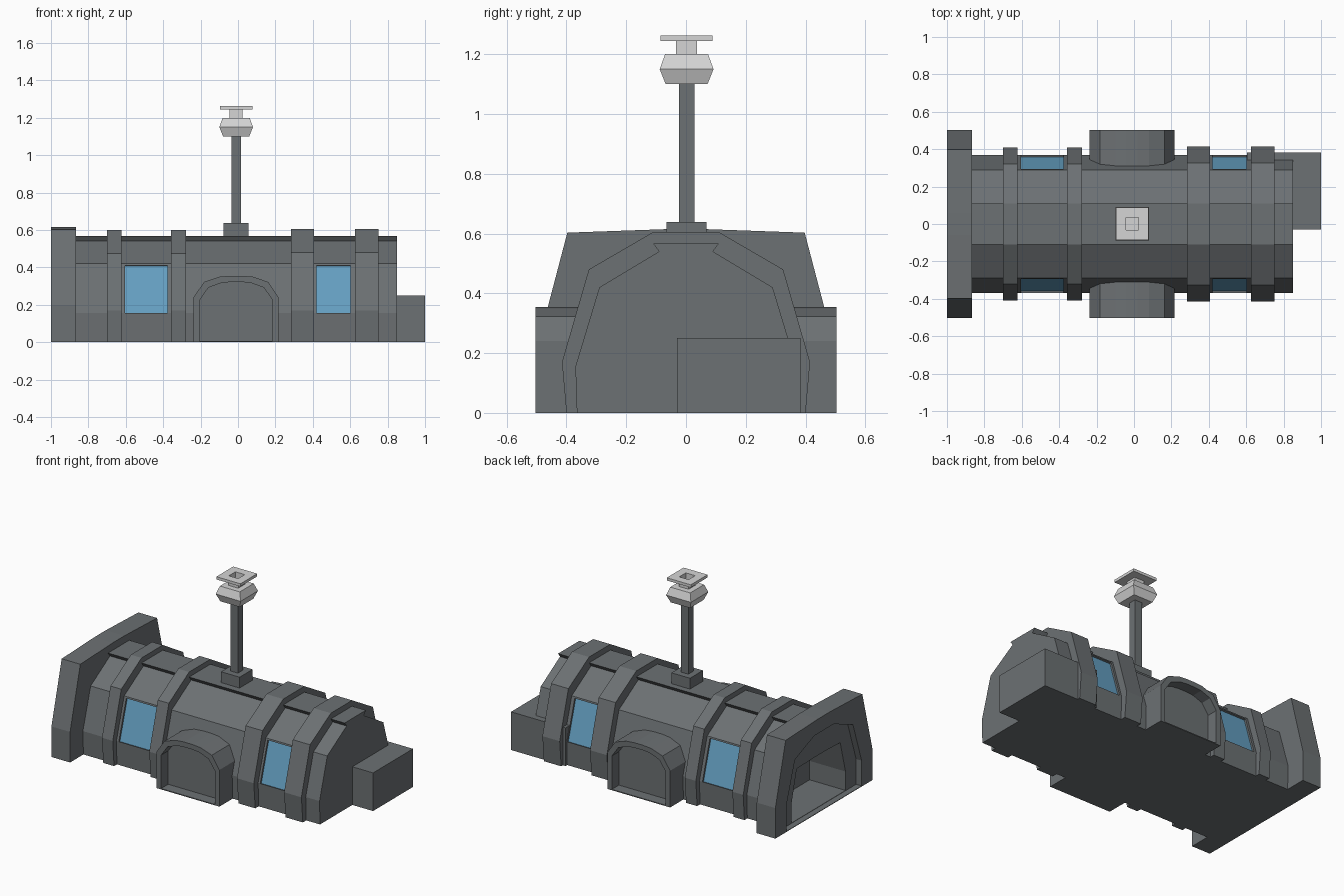
import bpy, bmesh
from mathutils import Vector

if "Cube" in bpy.data.objects:
    bpy.data.objects.remove(bpy.data.objects["Cube"])


def material(name, rgb):
    m = bpy.data.materials.new(name)
    m.diffuse_color = (*rgb, 1)
    m.use_nodes = True
    m.node_tree.nodes["Principled BSDF"].inputs["Base Color"].default_value = m.diffuse_color
    return m


GREY = material("hull grey", (0.150, 0.164, 0.172))
BLUE = material("window blue", (0.13, 0.35, 0.54))
LIGHT = material("light grey", (0.66, 0.66, 0.66))


def finish(bm, name, *mats):
    me = bpy.data.meshes.new(name)
    bm.to_mesh(me)
    bm.free()
    for m in mats:
        me.materials.append(m)
    ob = bpy.data.objects.new(name, me)
    bpy.context.collection.objects.link(ob)
    return ob


def loft(rings, cap_start=True, cap_end=True):
    """Skin closed rings of equal point count."""
    bm = bmesh.new()
    vs = [[bm.verts.new(p) for p in r] for r in rings]
    n = len(vs[0])
    for a, b in zip(vs, vs[1:]):
        for i in range(n):
            j = (i + 1) % n
            bm.faces.new((a[i], a[j], b[j], b[i]))
    if cap_start:
        bm.faces.new(vs[0][::-1])
    if cap_end:
        bm.faces.new(vs[-1])
    bmesh.ops.recalc_face_normals(bm, faces=bm.faces)
    return bm


def mirrored(half):
    """Half profile (width, z), bottom to top, mirrored into a closed outline."""
    return half + [(-w, z) for w, z in reversed(half)]


def ring_x(x, half):
    return [(x, w, z) for w, z in mirrored(half)]


def ring_y(y, half, cx=-0.01):
    return [(cx + w, y, z) for w, z in mirrored(half)]


def ring_z(z, r, cx=-0.01, cy=0.002):
    return [(cx + sx * r, cy + sy * r, z) for sx, sy in ((-1, -1), (1, -1), (1, 1), (-1, 1))]


def box(name, lo, hi, mat):
    (x0, y0, z0), (x1, y1, z1) = lo, hi
    base = [(x0, y0), (x1, y0), (x1, y1), (x0, y1)]
    finish(loft([[(x, y, z) for x, y in base] for z in (z0, z1)]), name, mat)


# Main hull with recessed windows on both sides
hull = [(0.365, 0), (0.37, 0.155), (0.293, 0.41), (0.29, 0.42), (0.09, 0.54), (0.11, 0.567)]
windows = [(-0.605, -0.378), (0.42, 0.602)]
stations = [-0.87, -0.605, -0.378, 0.42, 0.602, 0.85]
bm = loft([ring_x(x, hull) for x in stations], cap_start=False)
panes = []
for f in bm.faces:
    c = f.calc_center_median()
    if 0.2 < c.z < 0.4 and abs(f.normal.x) < 0.5 and any(a < c.x < b for a, b in windows):
        panes.append(f)
for f in bmesh.ops.extrude_discrete_faces(bm, faces=panes)["faces"]:
    f.normal_update()
    offset = f.normal * -0.012
    f.material_index = 1
    for v in f.verts:
        v.co += offset
finish(bm, "main_hull", GREY, BLUE)

# Ribs wrapping over the hull
rib = [(0.395, 0), (0.408, 0.17), (0.32, 0.475), (0.11, 0.6)]
wide_rib = [(0.4, 0), (0.415, 0.17), (0.325, 0.48), (0.11, 0.605)]
for i, (a, b, prof) in enumerate([(-0.7, -0.622, rib), (-0.357, -0.277, rib),
                                  (0.283, 0.405, wide_rib), (0.625, 0.75, wide_rib)]):
    finish(loft([ring_x(a, prof), ring_x(b, prof)]), f"hull_rib_{i + 1}", GREY)

# End gate with stepped tunnel opening
neck = [(0.36, 0), (0.365, 0.15), (0.28, 0.42), (0.08, 0.53)]
gate = [(0.503, 0), (0.503, 0.2), (0.397, 0.603), (0.06, 0.615)]
step = [(0.39, 0.004), (0.39, 0.17), (0.3, 0.44), (0.1, 0.52)]
tunnel = [(0.28, 0.006), (0.28, 0.13), (0.225, 0.34), (0.08, 0.345)]
finish(loft([ring_x(-0.865, neck), ring_x(-0.865, gate), ring_x(-1, gate), ring_x(-1, step),
             ring_x(-0.96, step), ring_x(-0.96, tunnel), ring_x(-0.68, tunnel)],
            cap_start=False), "end_gate", GREY)

# Arched doorways, front and back
arch = [(0.227, 0), (0.227, 0.24), (0.172, 0.322), (0.09, 0.35), (0.03, 0.355)]
inner = [(0.195, 0.006), (0.195, 0.225), (0.148, 0.292), (0.08, 0.317), (0.03, 0.322)]
for name, s in (("front_doorway", -1), ("back_doorway", 1)):
    finish(loft([ring_y(s * 0.25, arch), ring_y(s * 0.503, arch),
                 ring_y(s * 0.503, inner), ring_y(s * 0.43, inner)]), name, GREY)

# Side equipment box
box("equipment_box", (0.605, -0.03, 0), (1, 0.383, 0.25), GREY)

# Mast
finish(loft([ring_z(0.55, 0.067), ring_z(0.638, 0.067)]), "mast_base", GREY)
finish(loft([ring_z(0.6, 0.026), ring_z(1.11, 0.026)]), "mast_pole", GREY)

# Beacon head and hollow top plate
finish(loft([ring_z(1.1, 0.07), ring_z(1.15, 0.09), ring_z(1.2, 0.072)]), "beacon_head", LIGHT)
finish(loft([ring_z(1.2, 0.035), ring_z(1.245, 0.035), ring_z(1.245, 0.087), ring_z(1.263, 0.087),
             ring_z(1.263, 0.034), ring_z(1.21, 0.034)]), "beacon_top_plate", LIGHT)
